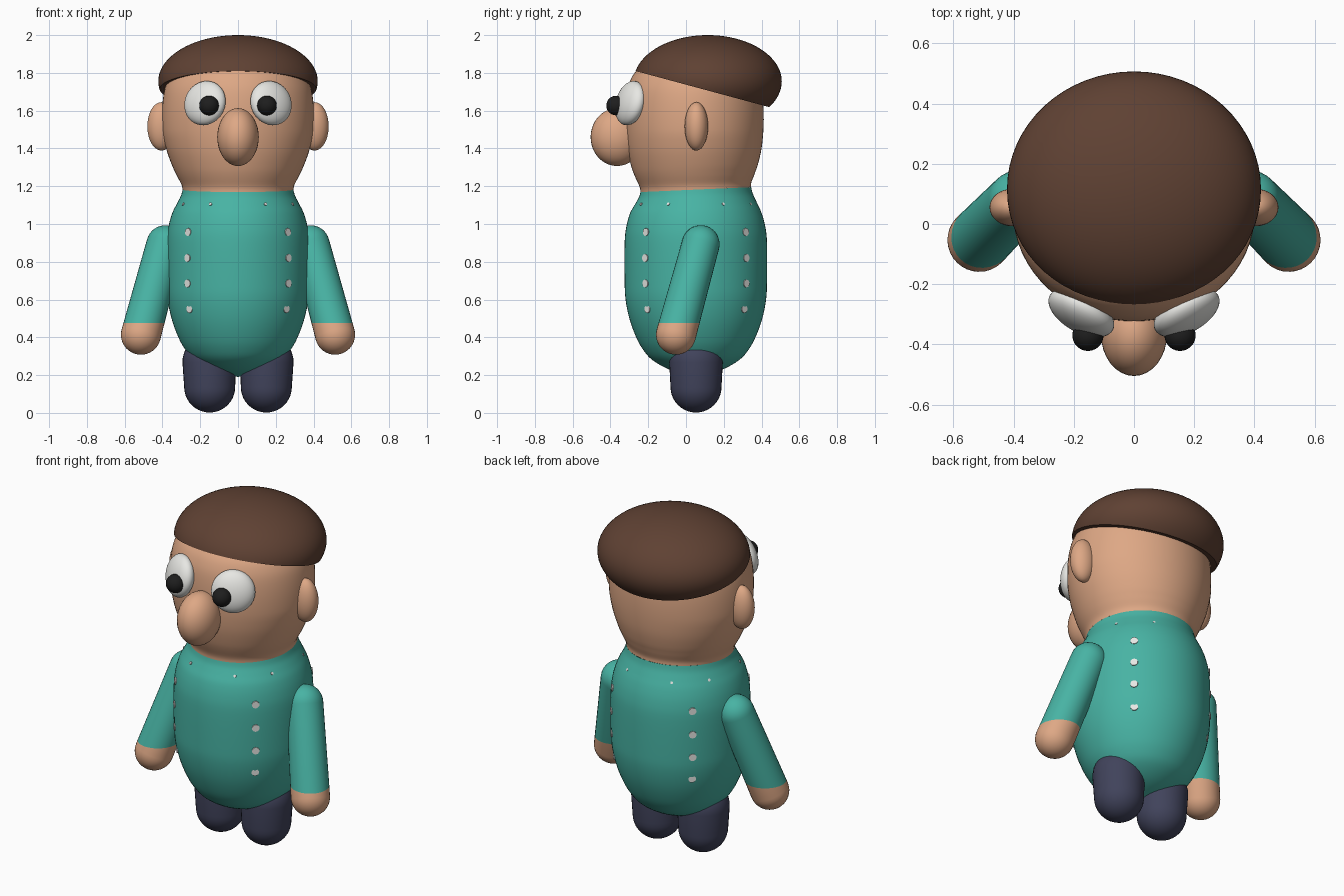
import bpy, bmesh, math
from mathutils import Vector, Matrix

if "Cube" in bpy.data.objects:
    bpy.data.objects.remove(bpy.data.objects["Cube"])


def material(name, rgb):
    m = bpy.data.materials.new(name)
    m.diffuse_color = (*rgb, 1)
    m.use_nodes = True
    m.node_tree.nodes["Principled BSDF"].inputs["Base Color"].default_value = m.diffuse_color
    return m


SKIN = material("skin", (0.73, 0.39, 0.235))
TEAL = material("teal_cloth", (0.064, 0.45, 0.37))
BROWN = material("brown_hair", (0.114, 0.053, 0.033))
NAVY = material("navy_cloth", (0.052, 0.056, 0.105))
WHITE = material("white", (0.80, 0.80, 0.77))
BLACK = material("black", (0.013, 0.013, 0.013))


def finish(bm, name, mats, angle=50):
    bmesh.ops.recalc_face_normals(bm, faces=bm.faces[:])
    me = bpy.data.meshes.new(name)
    bm.to_mesh(me)
    bm.free()
    for m in mats:
        me.materials.append(m)
    ob = bpy.data.objects.new(name, me)
    bpy.context.collection.objects.link(ob)
    bpy.ops.object.select_all(action='DESELECT')
    ob.select_set(True)
    bpy.context.view_layer.objects.active = ob
    bpy.ops.object.shade_smooth_by_angle(angle=math.radians(angle))
    return ob


def smooth_profile(pts, n=4):
    """Catmull-Rom curve through (radius, z) points."""
    p = [Vector(q) for q in pts]
    p = [p[0]] + p + [p[-1]]
    out = []
    for i in range(1, len(p) - 2):
        a, b, c, d = p[i - 1:i + 3]
        for k in range(n):
            t = k / n
            out.append(0.5 * (2 * b + (c - a) * t + (2 * a - 5 * b + 4 * c - d) * t * t
                              + (3 * b - a - 3 * c + d) * t ** 3))
    return out + [p[-1]]


def lathe(profile, seg=48):
    bm = bmesh.new()
    rings = []
    for r, z in profile:
        if r < 1e-4:
            rings.append([bm.verts.new((0, 0, z))] * seg)
        else:
            rings.append([bm.verts.new((r * math.cos(2 * math.pi * i / seg),
                                        r * math.sin(2 * math.pi * i / seg), z))
                          for i in range(seg)])
    for a, b in zip(rings, rings[1:]):
        for i in range(seg):
            j = (i + 1) % seg
            quad = list(dict.fromkeys((a[i], a[j], b[j], b[i])))
            if len(quad) > 2:
                bm.faces.new(quad)
    return bm


def capsule(lo, hi, r_lo, r_hi, seg=32):
    lo, hi = Vector(lo), Vector(hi)
    length, n = (hi - lo).length, 10
    prof = [(r_lo * math.sin(math.pi / 2 * i / n), -r_lo * math.cos(math.pi / 2 * i / n))
            for i in range(n + 1)]
    prof += [(r_hi * math.cos(math.pi / 2 * i / n), length + r_hi * math.sin(math.pi / 2 * i / n))
             for i in range(n + 1)]
    bm = lathe(prof, seg)
    q = (hi - lo).to_track_quat('Z', 'Y').to_matrix().to_4x4()
    bm.transform(Matrix.Translation(lo) @ q)
    return bm


def ellipsoid(center, radii, normal=(0, 0, 1), seg=32, rings=20):
    bm = bmesh.new()
    bmesh.ops.create_uvsphere(bm, u_segments=seg, v_segments=rings, radius=1)
    q = Vector(normal).to_track_quat('Z', 'Y').to_matrix().to_4x4()
    bm.transform(Matrix.Translation(center) @ q @ Matrix.Diagonal((*radii, 1)))
    return bm


def collar_tilt(v):
    """Neck line rises slightly toward the back."""
    w = max(0, 1 - abs(v.co.z - 1.18) / 0.12)
    v.co.z += 0.045 * v.co.y * w


# Torso
AXIS_Y = 0.052
bm = lathe(smooth_profile([(0, 0.19), (0.13, 0.225), (0.23, 0.28), (0.283, 0.34), (0.32, 0.41),
                           (0.352, 0.50), (0.372, 0.60), (0.377, 0.70), (0.377, 0.90),
                           (0.367, 0.99), (0.347, 1.06), (0.322, 1.11), (0.302, 1.15),
                           (0.293, 1.182)]), 64)
for v in bm.verts:
    collar_tilt(v)
    v.co.y += AXIS_Y
finish(bm, "torso", [TEAL])

# Head, wider than deep above the neck
bm = lathe(smooth_profile([(0.293, 1.182), (0.297, 1.21), (0.318, 1.26), (0.338, 1.32),
                           (0.356, 1.40), (0.366, 1.50), (0.367, 1.60), (0.359, 1.69),
                           (0.343, 1.75), (0.316, 1.80), (0.265, 1.85), (0.18, 1.90),
                           (0, 1.92)]), 64)
for v in bm.verts:
    v.co.x *= 1 + 0.095 * min(1, max(0, (v.co.z - 1.18) / 0.3))
    collar_tilt(v)
    v.co.y += AXIS_Y - 0.008 * min(1, max(0, (v.co.z - 1.18) / 0.1))
finish(bm, "head", [SKIN])

# Hair cap: ellipsoid with a sloping flat underside
bm = ellipsoid((0, 0.115, 1.755), (0.422, 0.392, 0.245), seg=64, rings=40)
cut = bmesh.ops.bisect_plane(bm, geom=bm.verts[:] + bm.edges[:] + bm.faces[:],
                             plane_co=(0, -0.275, 1.812), plane_no=(0, 0.27, 1),
                             clear_inner=True)
bmesh.ops.edgeloop_fill(bm, edges=[e for e in cut['geom_cut']
                                   if isinstance(e, bmesh.types.BMEdge)])
finish(bm, "hair", [BROWN])

# Nose
finish(ellipsoid((0, -0.365, 1.46), (0.11, 0.14, 0.153)), "nose", [SKIN])

for s, side in ((-1, "left"), (1, "right")):
    # Ears and eyes
    finish(ellipsoid((s * 0.405, 0.055, 1.517), (0.075, 0.062, 0.128)), "ear_" + side, [SKIN])
    finish(ellipsoid((s * 0.175, -0.295, 1.64), (0.12, 0.12, 0.06), (s * 0.47, -0.85, 0.24)),
           "eye_" + side, [WHITE])
    finish(ellipsoid((s * 0.153, -0.37, 1.627), (0.052, 0.052, 0.052), seg=24, rings=14),
           "pupil_" + side, [BLACK])

    # Arm: sleeve with the hand below the cuff line
    bm = capsule((s * 0.514, -0.053, 0.414), (s * 0.385, 0.078, 0.893), 0.106, 0.1)
    bmesh.ops.bisect_plane(bm, geom=bm.verts[:] + bm.edges[:] + bm.faces[:],
                           plane_co=(0, 0, 0.475), plane_no=(0, 0, 1))
    for f in bm.faces:
        f.material_index = int(f.calc_center_median().z < 0.475)
    finish(bm, "arm_" + side, [TEAL, SKIN])

    # Leg
    finish(capsule((s * 0.15, 0.053, 0.137), (s * 0.152, 0.053, 0.27), 0.135, 0.142),
           "leg_" + side, [NAVY])


def studs(name, spots, radius):
    """Thin discs facing outward; spots are (angle, distance, z, upward slope)."""
    bm = bmesh.new()
    for a, dist, z, up in spots:
        n = Vector((math.cos(a), math.sin(a), up))
        pos = Vector((dist * n.x, AXIS_Y + dist * n.y, z))
        q = n.to_track_quat('Z', 'Y').to_matrix().to_4x4()
        bmesh.ops.create_cone(bm, cap_ends=True, segments=10, radius1=radius, radius2=radius,
                              depth=0.008, matrix=Matrix.Translation(pos) @ q)
    finish(bm, name, [WHITE], 30)


# Four button columns on the diagonals and small studs round the collar
diagonals = [math.radians(45 + 90 * k) for k in range(4)]
studs("buttons", [(a, r, z, 0) for a in diagonals
                  for r, z in ((0.362, 0.55), (0.377, 0.685), (0.378, 0.82), (0.373, 0.957))], 0.021)
studs("collar_studs", [(a + d, 0.324, 1.105, 0.5) for a in diagonals
                       for d in (-0.32, 0.32)], 0.008)
